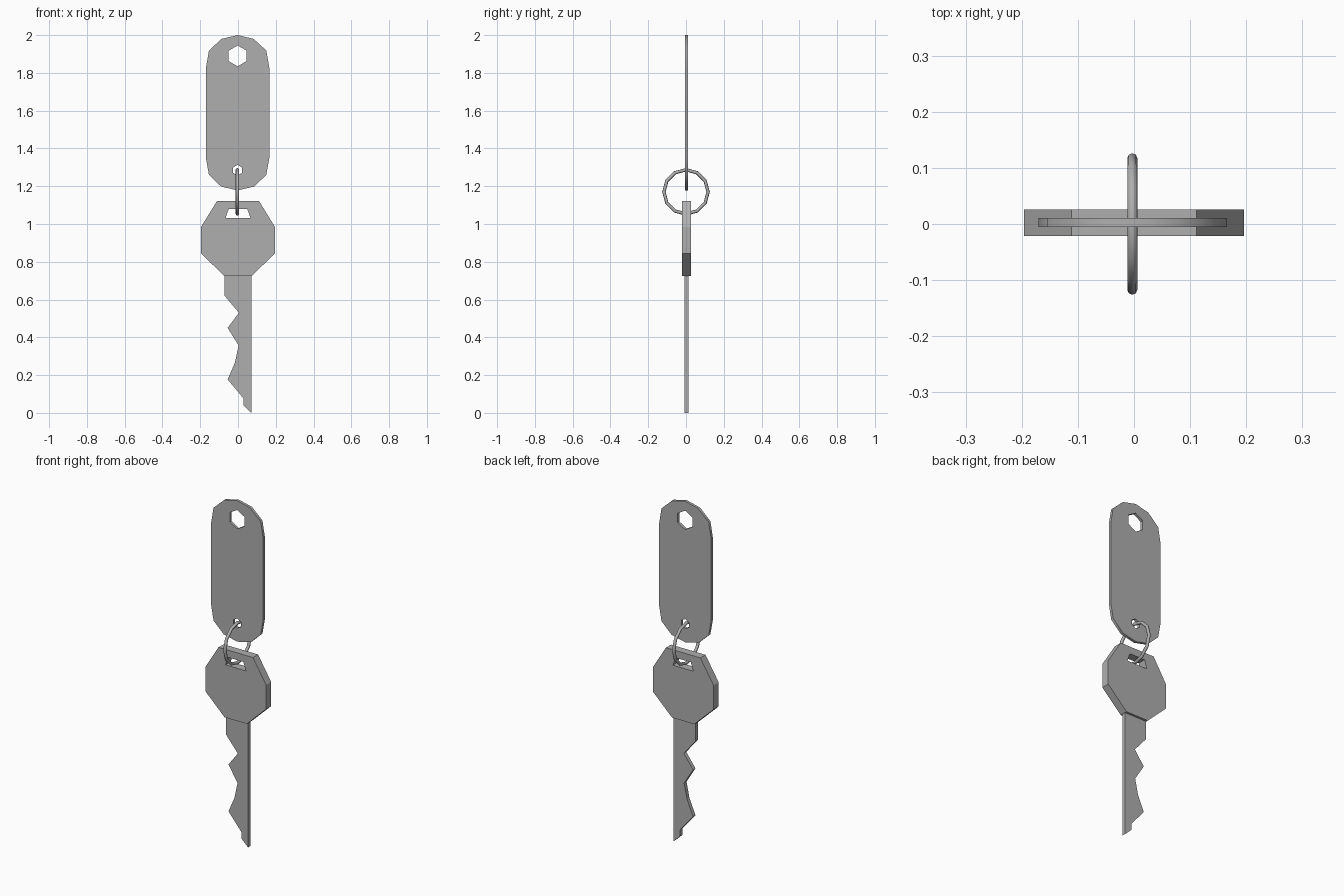
import bpy, bmesh
from math import sin, cos, tau

if "Cube" in bpy.data.objects:
    bpy.data.objects.remove(bpy.data.objects["Cube"])

# Dark grey metal
metal = bpy.data.materials.new("dark_metal")
metal.diffuse_color = (.43, .43, .43, 1)
metal.use_nodes = True
metal.node_tree.nodes["Principled BSDF"].inputs["Base Color"].default_value = metal.diffuse_color


def finish(ob, angle):
    """Give the metal colour and smooth shallow edges."""
    ob.data.materials.append(metal)
    bpy.ops.object.select_all(action='DESELECT')
    ob.select_set(True)
    bpy.context.view_layer.objects.active = ob
    if angle:
        bpy.ops.object.shade_smooth_by_angle(angle=angle)


def ngon(cx, cz, r, n):
    return [(cx + r * sin(tau * i / n), cz + r * cos(tau * i / n)) for i in range(n)]


def mirrored(half):
    """Close a left-hand half profile (top to bottom) across x = 0."""
    return half + [(-x, z) for x, z in reversed(half) if x != 0]


def plate(name, outline, holes, y0, y1, angle=0):
    """Flat XZ plate with holes, extruded from y0 to y1."""
    bm = bmesh.new()
    for loop in [outline] + holes:
        vs = [bm.verts.new((x, y0, z)) for x, z in loop]
        for a, b in zip(vs, vs[1:] + vs[:1]):
            bm.edges.new((a, b))
    bmesh.ops.triangle_fill(bm, edges=bm.edges[:], use_beauty=True,
                            normal=(0, -1, 0))
    ext = bmesh.ops.extrude_face_region(bm, geom=bm.faces[:], use_keep_orig=True)
    moved = [g for g in ext["geom"] if isinstance(g, bmesh.types.BMVert)]
    bmesh.ops.translate(bm, verts=moved, vec=(0, y1 - y0, 0))
    bmesh.ops.recalc_face_normals(bm, faces=bm.faces[:])
    me = bpy.data.meshes.new(name)
    bm.to_mesh(me)
    bm.free()
    ob = bpy.data.objects.new(name, me)
    bpy.context.collection.objects.link(ob)
    finish(ob, angle)
    return ob


# Tag with two hexagonal holes and a softly shaded rim
tag = mirrored([(0, 2.0), (-.085, 1.98), (-.152, 1.918), (-.168, 1.825),
                (-.168, 1.35), (-.152, 1.26), (-.087, 1.198), (0, 1.178)])
tag_plate = plate("tag", tag, [ngon(0, 1.89, .055, 6), ngon(0, 1.285, .028, 6)],
                  -.005, .011, angle=.9)
tag_plate.location.x = -.002

# Key head with a trapezoid slot
head = mirrored([(-.111, 1.122), (-.196, .984), (-.196, .844), (-.072, .725)])
slot = mirrored([(-.049, 1.08), (-.066, 1.032)])
plate("key_head", head, [slot], -.021, .026)

# Notched key blade
blade = [(.071, .73), (-.071, .73), (-.071, .62), (.005, .53), (-.055, .45),
         (.003, .357), (-.016, .267), (-.055, .177), (.029, .077),
         (.029, .04), (.071, 0)]
plate("key_blade", blade, [], -.009, .013)

# Ring joining tag and key
bpy.ops.mesh.primitive_torus_add(major_segments=12, minor_segments=8,
                                 major_radius=.117, minor_radius=.009,
                                 location=(-.003, 0, 1.17),
                                 rotation=(0, tau / 4, 0))
ring = bpy.context.object
ring.name = "ring"
finish(ring, .9)
